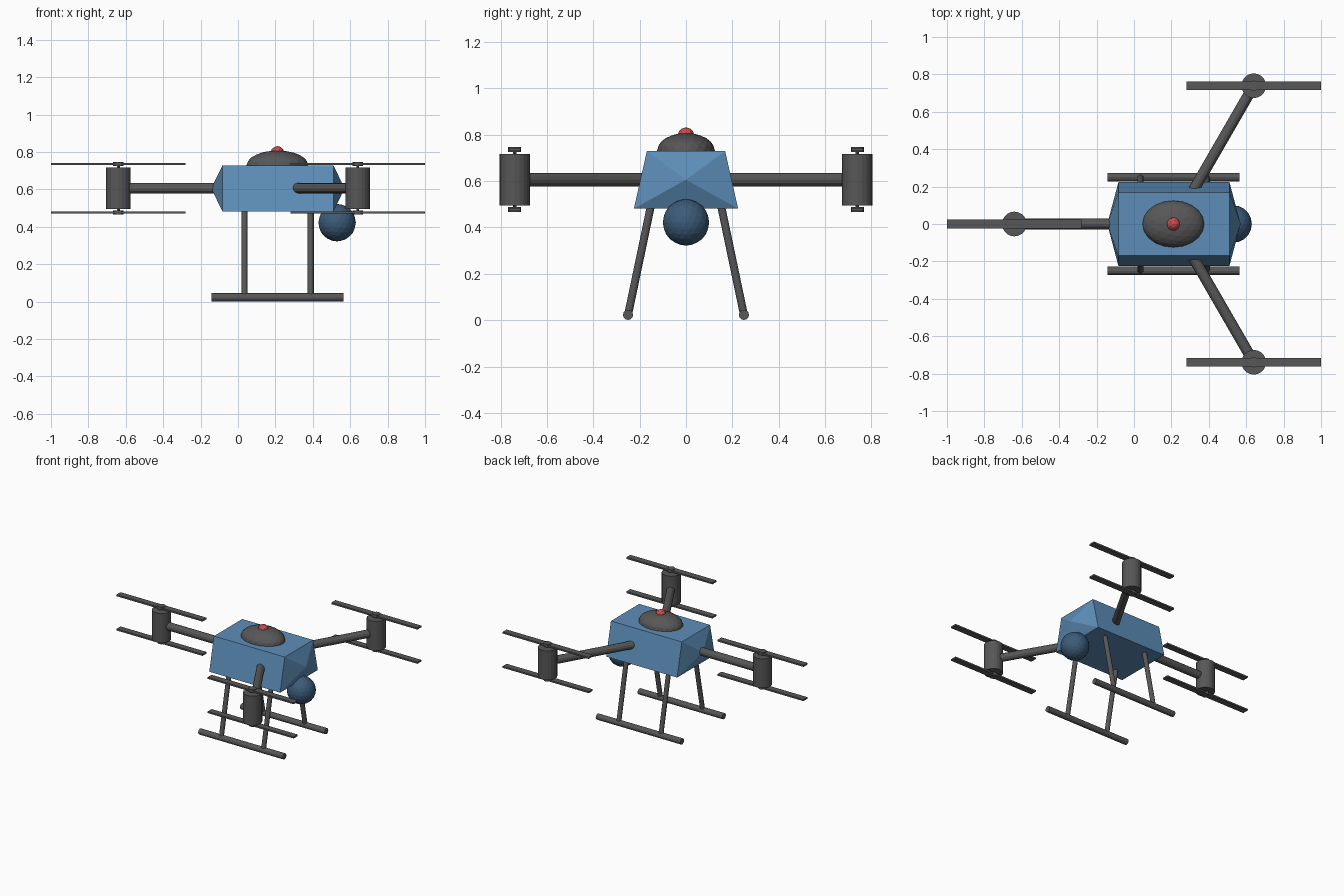
import bpy
import bmesh
from math import pi, cos, sin
from mathutils import Vector

cube = bpy.data.objects.get("Cube")
if cube:
    bpy.data.objects.remove(cube, do_unlink=True)


def material(name, rgb):
    mat = bpy.data.materials.new(name)
    mat.use_nodes = True
    mat.diffuse_color = (*rgb, 1)
    mat.node_tree.nodes["Principled BSDF"].inputs["Base Color"].default_value = (*rgb, 1)
    return mat


GREY = material("dark grey", (0.095, 0.095, 0.097))
BLUE = material("body blue", (0.11, 0.27, 0.48))
NAVY = material("camera navy", (0.045, 0.105, 0.19))
RED = material("beacon red", (0.6, 0.07, 0.075))

HUB_X = 0.2135      # centre of the three arms
REACH = 0.8535      # arm length
ARM_Z = 0.606


def finish(name, bm, mat):
    bmesh.ops.recalc_face_normals(bm, faces=bm.faces)
    mesh = bpy.data.meshes.new(name)
    bm.to_mesh(mesh)
    bm.free()
    mesh.materials.append(mat)
    obj = bpy.data.objects.new(name, mesh)
    bpy.context.collection.objects.link(obj)
    return obj


def rod(name, start, end, radius, sides=12):
    start, end = Vector(start), Vector(end)
    axis = end - start
    bm = bmesh.new()
    bmesh.ops.create_cone(bm, cap_ends=True, segments=sides, radius1=radius,
                          radius2=radius, depth=axis.length)
    obj = finish(name, bm, GREY)
    obj.rotation_euler = axis.to_track_quat("Z", "Y").to_euler()
    obj.location = (start + end) / 2
    return obj


def ball(name, centre, radii, detail, mat):
    bm = bmesh.new()
    bmesh.ops.create_icosphere(bm, subdivisions=detail, radius=1)
    bmesh.ops.scale(bm, vec=radii, verts=bm.verts)
    finish(name, bm, mat).location = centre


def box(name, centre, size, mat):
    bm = bmesh.new()
    bmesh.ops.create_cube(bm, size=1)
    bmesh.ops.scale(bm, vec=size, verts=bm.verts)
    finish(name, bm, mat).location = centre


# Body: tapered prism with a pyramid on each end
bm = bmesh.new()
section = [(-0.225, 0.481), (0.225, 0.481), (0.169, 0.729), (-0.169, 0.729)]
rings = [[bm.verts.new((x, y, z)) for y, z in section] for x in (-0.083, 0.51)]
tips = [bm.verts.new((x, 0, ARM_Z)) for x in (-0.143, 0.57)]
for i in range(4):
    j = (i + 1) % 4
    bm.faces.new((rings[0][i], rings[0][j], rings[1][j], rings[1][i]))
    for ring, tip in zip(rings, tips):
        bm.faces.new((ring[i], ring[j], tip))
finish("body", bm, BLUE)

# Dome, beacon and camera
ball("dome", (HUB_X - 0.003, 0, 0.73), (0.165, 0.125, 0.078), 3, GREY)
ball("beacon", (HUB_X - 0.003, 0, 0.795), (0.037, 0.037, 0.037), 2, RED)
ball("camera_ball", (0.53, 0, 0.422), (0.1, 0.1, 0.1), 3, NAVY)

# Three arms, each with a motor and two stacked rotors
for label, angle in (("left", pi / 3), ("rear", pi), ("right", -pi / 3)):
    x, y = HUB_X + REACH * cos(angle), REACH * sin(angle)
    rod(label + "_arm", (HUB_X, 0, ARM_Z), (x, y, ARM_Z), 0.029)
    rod(label + "_motor", (x, y, 0.495), (x, y, 0.716), 0.066, 20)
    rod(label + "_shaft", (x, y, 0.476), (x, y, 0.736), 0.008, 8)
    for level, z in (("upper", 0.736), ("lower", 0.477)):
        rod(f"{label}_{level}_rotor_hub", (x, y, z - 0.011), (x, y, z + 0.011), 0.028)
        box(f"{label}_{level}_blade", (x, y, z), (0.72, 0.048, 0.012), GREY)

# Landing gear: two skids on splayed legs
for label, side in (("left", 1), ("right", -1)):
    rod(label + "_skid", (-0.143, side * 0.25, 0.023), (0.565, side * 0.25, 0.023), 0.022)
    for place, x in (("rear", 0.035), ("front", 0.388)):
        rod(f"{label}_{place}_leg", (x, side * 0.25, 0.023),
            (x, side * 0.148, 0.51), 0.017)
